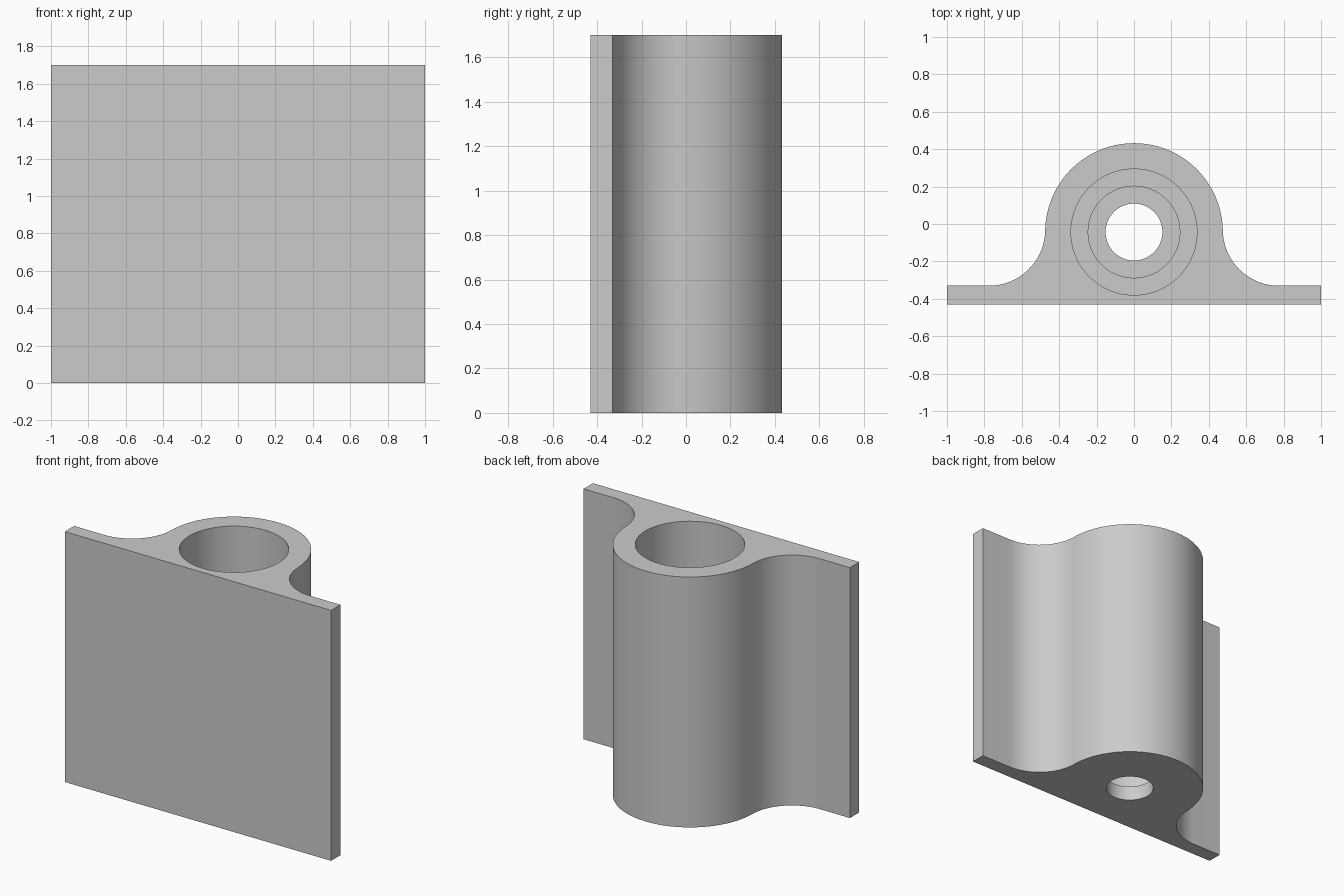
import bpy
import bmesh
from math import sin, cos, pi, radians, sqrt, atan2

cube = bpy.data.objects.get("Cube")
if cube:
    bpy.data.objects.remove(cube, do_unlink=True)

HEIGHT = 1.7
AXIS_Y = -0.043          # centre of the barrel
BARREL_R = 0.475
FILLET_R = 0.3
BACK_Y, PLATE_Y = -0.43, -0.33

grey = bpy.data.materials.new("plain grey")
grey.use_nodes = True
grey.diffuse_color = (0.6, 0.6, 0.6, 1)
grey.node_tree.nodes["Principled BSDF"].inputs["Base Color"].default_value = (0.6, 0.6, 0.6, 1)


def arc(cx, cy, r, start, end, steps):
    angles = [start + (end - start) * i / steps for i in range(steps + 1)]
    return [(cx + r * cos(a), cy + r * sin(a)) for a in angles]


def make_object(name, bm):
    bmesh.ops.recalc_face_normals(bm, faces=bm.faces)
    mesh = bpy.data.meshes.new(name)
    bm.to_mesh(mesh)
    bm.free()
    mesh.materials.append(grey)
    obj = bpy.data.objects.new(name, mesh)
    bpy.context.collection.objects.link(obj)
    return obj


# Flanged body: plate, fillets and barrel in one extruded outline
fillet_y = PLATE_Y + FILLET_R
fillet_x = sqrt((BARREL_R + FILLET_R) ** 2 - (fillet_y - AXIS_Y) ** 2)
tangent = atan2(fillet_y - AXIS_Y, fillet_x)
right_half = [(1, BACK_Y), (1, PLATE_Y)]
right_half += arc(fillet_x, fillet_y, FILLET_R, 1.5 * pi, pi + tangent, 24)
right_half += arc(0, AXIS_Y, BARREL_R, tangent, pi / 2, 32)[1:]
outline = right_half + [(-x, y) for x, y in reversed(right_half[:-1])]

bm = bmesh.new()
base = bm.faces.new([bm.verts.new((x, y, 0)) for x, y in outline])
walls = bmesh.ops.extrude_face_region(bm, geom=[base])
top = [v for v in walls["geom"] if isinstance(v, bmesh.types.BMVert)]
bmesh.ops.translate(bm, verts=top, vec=(0, 0, HEIGHT))
body = make_object("flanged_body", bm)

# Stepped bore: a turned profile of radius and height
steps = [(0, -0.1), (0.152, -0.1), (0.152, 0.1), (0.245, 0.1),
         (0.245, 0.6), (0.337, 0.6), (0.337, HEIGHT + 0.1), (0, HEIGHT + 0.1)]
bm = bmesh.new()
verts = [bm.verts.new((r, AXIS_Y, z)) for r, z in steps]
edges = [bm.edges.new(pair) for pair in zip(verts, verts[1:])]
bmesh.ops.spin(bm, geom=verts + edges, cent=(0, AXIS_Y, 0), axis=(0, 0, 1),
               angle=2 * pi, steps=96)
bmesh.ops.remove_doubles(bm, verts=bm.verts, dist=0.0005)
cutter = make_object("bore_cutter", bm)
cutter.hide_render = True

# Cut the bore, then remove the cutter
bpy.ops.object.select_all(action="DESELECT")
bpy.context.view_layer.objects.active = body
body.select_set(True)
cut = body.modifiers.new("stepped_bore", "BOOLEAN")
cut.operation = "DIFFERENCE"
cut.solver = "EXACT"
cut.object = cutter
bpy.ops.object.modifier_apply(modifier=cut.name)
bpy.data.objects.remove(cutter, do_unlink=True)

bpy.ops.object.shade_smooth_by_angle(angle=radians(30))
